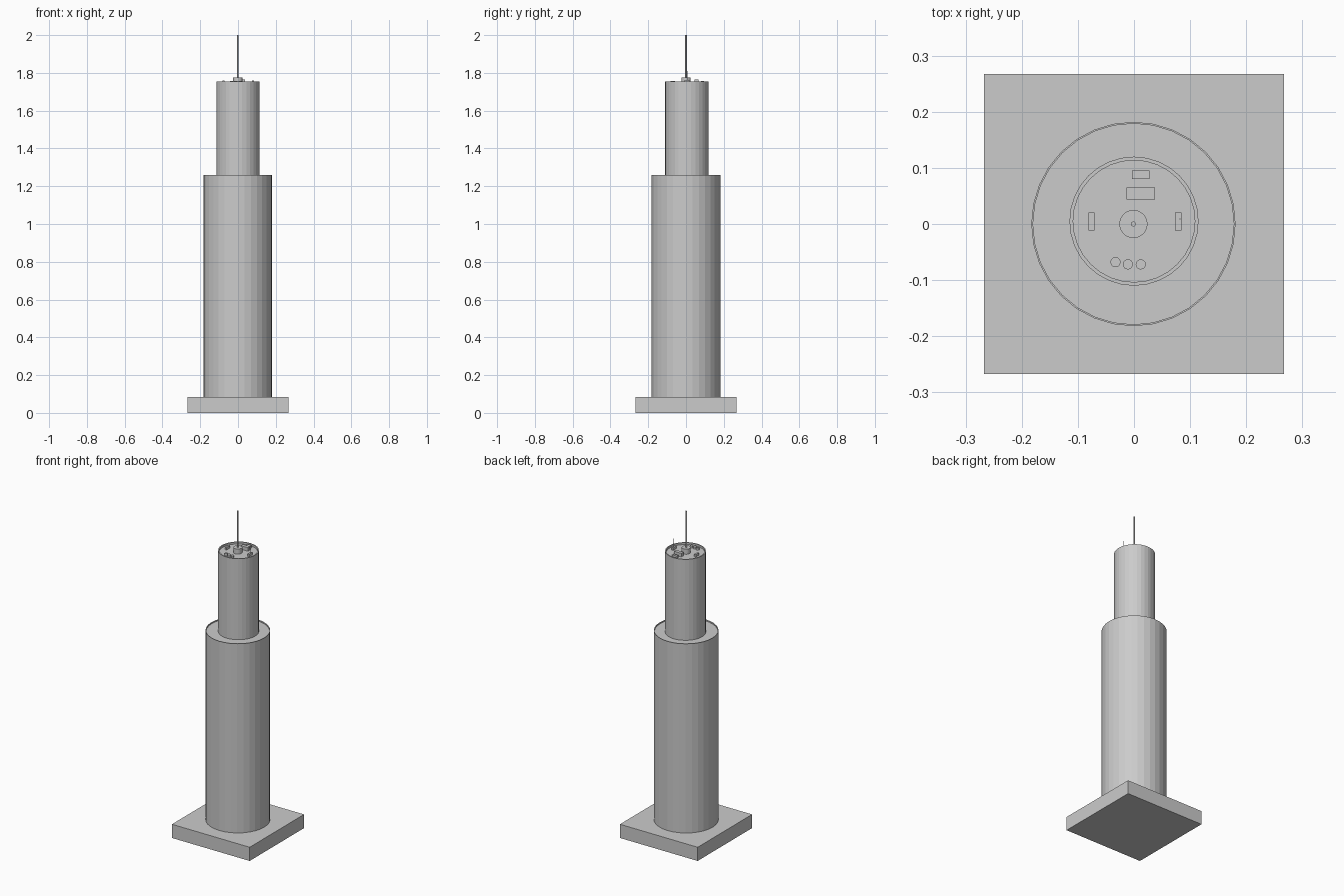
import bpy, bmesh, math

if "Cube" in bpy.data.objects:
    bpy.data.objects.remove(bpy.data.objects["Cube"])

def make_object(name, bm):
    bmesh.ops.recalc_face_normals(bm, faces=bm.faces)
    mesh = bpy.data.meshes.new(name)
    bm.to_mesh(mesh)
    bm.free()
    ob = bpy.data.objects.new(name, mesh)
    bpy.context.collection.objects.link(ob)
    return ob

def box(name, x, y, sx, sy, z0, z1):
    bm = bmesh.new()
    bmesh.ops.create_cube(bm, size=1)
    for v in bm.verts:
        v.co = (x + v.co.x * sx, y + v.co.y * sy, (z0 + z1) / 2 + v.co.z * (z1 - z0))
    return make_object(name, bm)

def turned(name, x, y, profile, sides=32):
    """Closed solid from (radius, z) rings, capped at both ends."""
    bm = bmesh.new()
    rings = []
    for r, z in profile:
        rings.append([bm.verts.new((x + r * math.cos(2 * math.pi * i / sides),
                                    y + r * math.sin(2 * math.pi * i / sides), z))
                      for i in range(sides)])
    for a, b in zip(rings, rings[1:]):
        for i in range(sides):
            j = (i + 1) % sides
            bm.faces.new((a[i], a[j], b[j], b[i]))
    bm.faces.new(rings[0][::-1])
    bm.faces.new(rings[-1])
    return make_object(name, bm)

def tower(name, x, y, r, z0, z1, rim, depth):
    return turned(name, x, y, [(r, z0), (r, z1), (r - rim, z1), (r - rim, z1 - depth)])

ROOF = 1.743

# Plinth and the two tower stages with recessed roofs
box("plinth", 0, 0, 0.534, 0.534, 0, 0.085)
tower("lower_tower", -0.001, 0, 0.182, 0.085, 1.26, 0.003, 0.008)
tower("upper_tower", 0, 0.005, 0.115, 1.25, 1.755, 0.0065, 0.012)

# Central hub and spire
turned("spire_hub", -0.001, 0.0, [(0.025, ROOF), (0.025, 1.775)])
turned("spire", -0.001, 0.0, [(0.0045, 1.775), (0.0045, 2.0)], 12)

# Rooftop plant boxes
box("plant_room", 0.012, 0.0545, 0.051, 0.021, ROOF, 1.765)
box("rear_unit", 0.012, 0.0875, 0.032, 0.015, ROOF, 1.757)
for side, x in (("left", -0.076), ("right", 0.079)):
    box(side + "_unit", x, 0.0045, 0.011, 0.032, ROOF, 1.759)

# Round vents
for i, (x, y) in enumerate([(-0.033, -0.068), (-0.011, -0.072), (0.012, -0.072)]):
    turned("vent_%d" % (i + 1), x, y, [(0.009, ROOF), (0.009, 1.756)], 16)

# Thin whip aerial on the right unit
turned("whip_aerial", 0.082, 0.009, [(0.0008, ROOF), (0.0008, 1.81)], 6)
